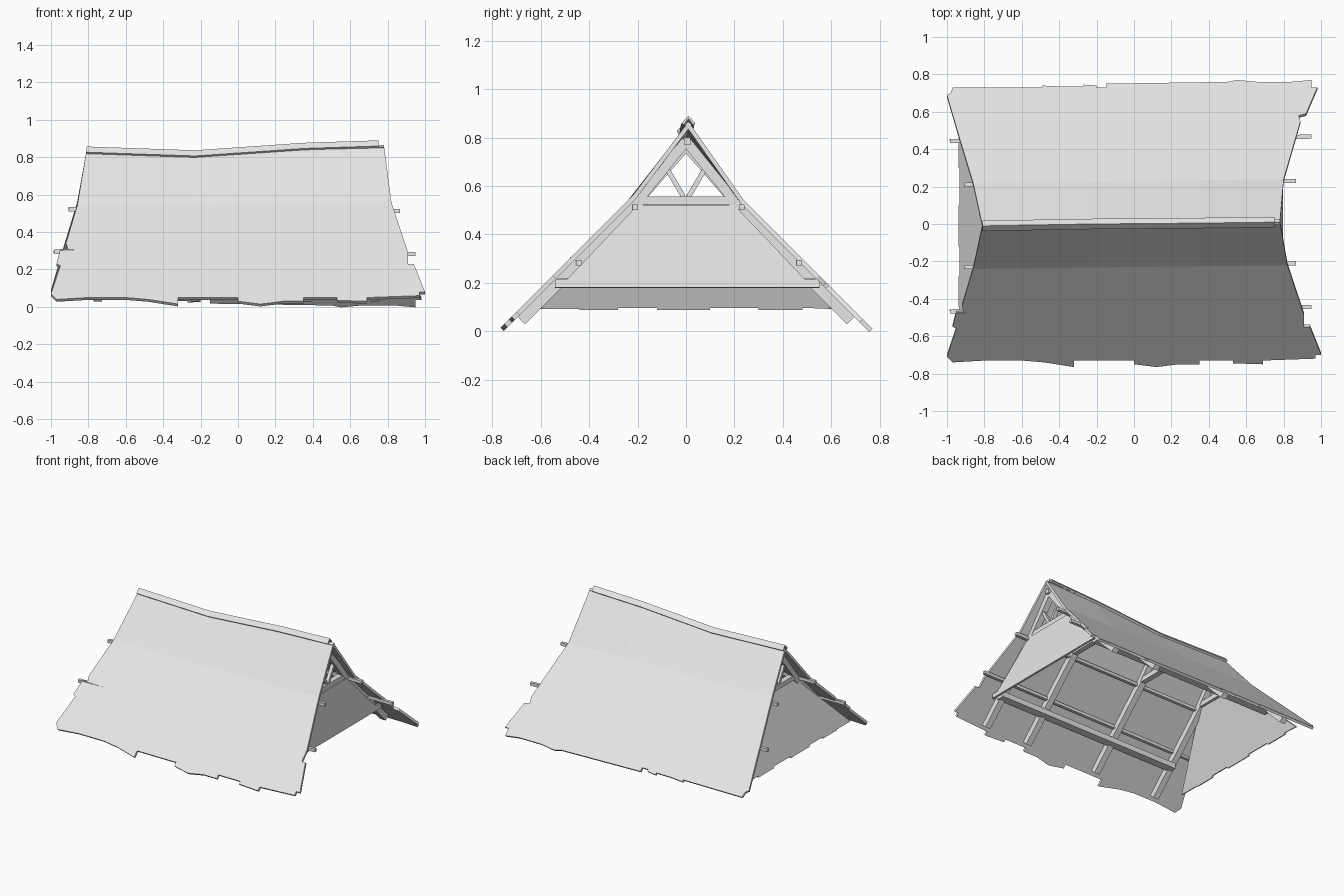
import bpy, bmesh
from mathutils import Vector, Matrix

cube = bpy.data.objects.get("Cube")
if cube:
    bpy.data.objects.remove(cube)

grey = bpy.data.materials.new("plain grey")
grey.use_nodes = True
grey.diffuse_color = (0.8, 0.8, 0.8, 1)
grey.node_tree.nodes["Principled BSDF"].inputs["Base Color"].default_value = grey.diffuse_color


def finish(name, bm):
    mesh = bpy.data.meshes.new(name)
    bm.to_mesh(mesh)
    bm.free()
    mesh.materials.append(grey)
    obj = bpy.data.objects.new(name, mesh)
    bpy.context.scene.collection.objects.link(obj)
    return obj


def sheet(name, faces, thickness, offset):
    """Thin solid sheet from outlines given as lists of points."""
    bm = bmesh.new()
    for pts in faces:
        bm.faces.new([bm.verts.new(p) for p in pts])
    bmesh.ops.remove_doubles(bm, verts=bm.verts, dist=0.0005)
    bmesh.ops.recalc_face_normals(bm, faces=bm.faces)
    if sum(f.normal.z * f.calc_area() for f in bm.faces) < 0:
        bmesh.ops.reverse_faces(bm, faces=bm.faces)
    obj = finish(name, bm)
    mod = obj.modifiers.new("thickness", 'SOLIDIFY')
    mod.thickness = thickness
    mod.offset = offset
    return obj


def beam(name, start, end, width, depth):
    """Square-cut timber between two points."""
    a, b = Vector(start), Vector(end)
    along = (b - a).normalized()
    side = along.cross(Vector((0, 0, 1))).normalized()
    up = side.cross(along)
    turn = Matrix((along, side, up)).transposed().to_4x4()
    size = Matrix.Diagonal(((b - a).length, width, depth, 1))
    bm = bmesh.new()
    bmesh.ops.create_cube(bm, size=1, matrix=Matrix.Translation((a + b) / 2) @ turn @ size)
    return finish(name, bm)


def on_slope(x, y):
    return (x, y, 0.78 - abs(y))


# Roof slopes: ridge line, bend line and ragged outline in plan
RIDGE = [(-.81, -.01, .835), (-.23, 0, .815), (.35, .005, .855), (.78, .01, .865)]
FRONT_EDGE = [(-.92, -.44), (-.91, -.47), (-.95, -.47), (-.97, -.55), (-.95, -.56),
              (-1, -.71), (-.97, -.74), (-.8, -.73), (-.6, -.73), (-.48, -.74),
              (-.32, -.765), (-.32, -.73), (0, -.73), (0, -.75), (.12, -.765),
              (.24, -.75), (.35, -.75), (.35, -.73), (.53, -.73), (.53, -.745),
              (.69, -.75), (.69, -.73), (.97, -.72), (.97, -.7), (1, -.7),
              (.94, -.55), (.91, -.55), (.91, -.49)]
BACK_EDGE = [(-.93, .45), (-1, .69), (-.98, .7), (-.97, .73), (-.49, .73),
             (-.49, .74), (-.38, .735), (-.27, .735), (-.27, .745), (-.2, .74),
             (-.2, .73), (-.15, .73), (-.15, .75), (.5, .76), (.55, .77),
             (.66, .76), (.84, .76), (.95, .77), (.95, .73), (.98, .73),
             (.92, .59), (.88, .58), (.89, .55)]

for side, name, edge, right_x in ((-1, "front", FRONT_EDGE, .82), (1, "back", BACK_EDGE, .8)):
    bend = [on_slope(x, side * .23 + .012 * x) for x in (-.86, -.23, .35, right_x)]
    faces = [[RIDGE[i], RIDGE[i + 1], bend[i + 1], bend[i]] for i in range(3)]
    faces.append(bend[::-1] + [on_slope(x, y) for x, y in edge])
    sheet(name + "_roof_slope", faces, 0.018, -1)

# Ridge cap following the sagging ridge
cap_top = [(x, y, z + .022) for x, y, z in RIDGE]
cap_top[-1] = (.75, .01, .89)
cap_faces = []
for side in (-1, 1):
    low = [(x, y + side * .028, z - .03) for x, y, z in cap_top]
    cap_faces += [[cap_top[i], cap_top[i + 1], low[i + 1], low[i]] for i in range(3)]
sheet("ridge_cap", cap_faces, 0.012, -1)

# End panels under the gables, the left one with a straight foot
sheet("left_end_panel",
      [[(.75, -.2, .52), (.785, -.49, .215), (.785, -.54, .215), (.79, -.54, .18),
        (.79, .55, .18), (.785, .55, .215), (.785, .49, .215), (.75, .2, .52)]], 0.014, 0)
foot = [(-.6, .095), (-.44, .095), (-.44, .09), (-.28, .09), (-.28, .1), (-.12, .1),
        (-.12, .09), (.1, .09), (.1, .1), (.3, .1), (.3, .09), (.48, .09), (.48, .1), (.6, .095)]
sheet("right_end_panel",
      [[(-.75, -.2, .52)] + [(-.75 - (.52 - z) * .42, y, z) for y, z in foot]
       + [(-.75, .2, .52)]], 0.014, 0)

# Trusses: bent rafters and a collar, with braces at the two ends
for number, x in enumerate((.73, .37, -.23, -.75), 1):
    drop = .02 if x == -.23 else 0
    beam(f"collar_{number}", (x, -.21, .54), (x, .21, .54), .04, .035)
    for side, name in ((-1, "front"), (1, "back")):
        beam(f"{name}_upper_rafter_{number}", (x, 0, .785 - drop), (x, side * .21, .525), .045, .04)
        beam(f"{name}_lower_rafter_{number}", (x, side * .19, .535), (x, side * .68, .045), .045, .045)
        if number in (1, 4):
            beam(f"{name}_brace_{number}", (x, side * .01, .555), (x, side * .075, .665), .025, .02)

# Lengthwise timbers: ridge pole, wall plates and purlin poles
beam("ridge_pole", (-.78, -.005, .765), (.77, .005, .785), .028, .03)
for side, name in ((-1, "front"), (1, "back")):
    beam(name + "_wall_plate", (-.76, side * .5, .2), (.76, side * .5, .2), .06, .04)
    beam(name + "_upper_purlin", (-.905, side * .22 - .01, .522), (.865, side * .22 + .01, .512), .022, .022)
    beam(name + "_lower_purlin", (-.985, side * .455 - .012, .295), (.95, side * .455 + .012, .283), .022, .022)
